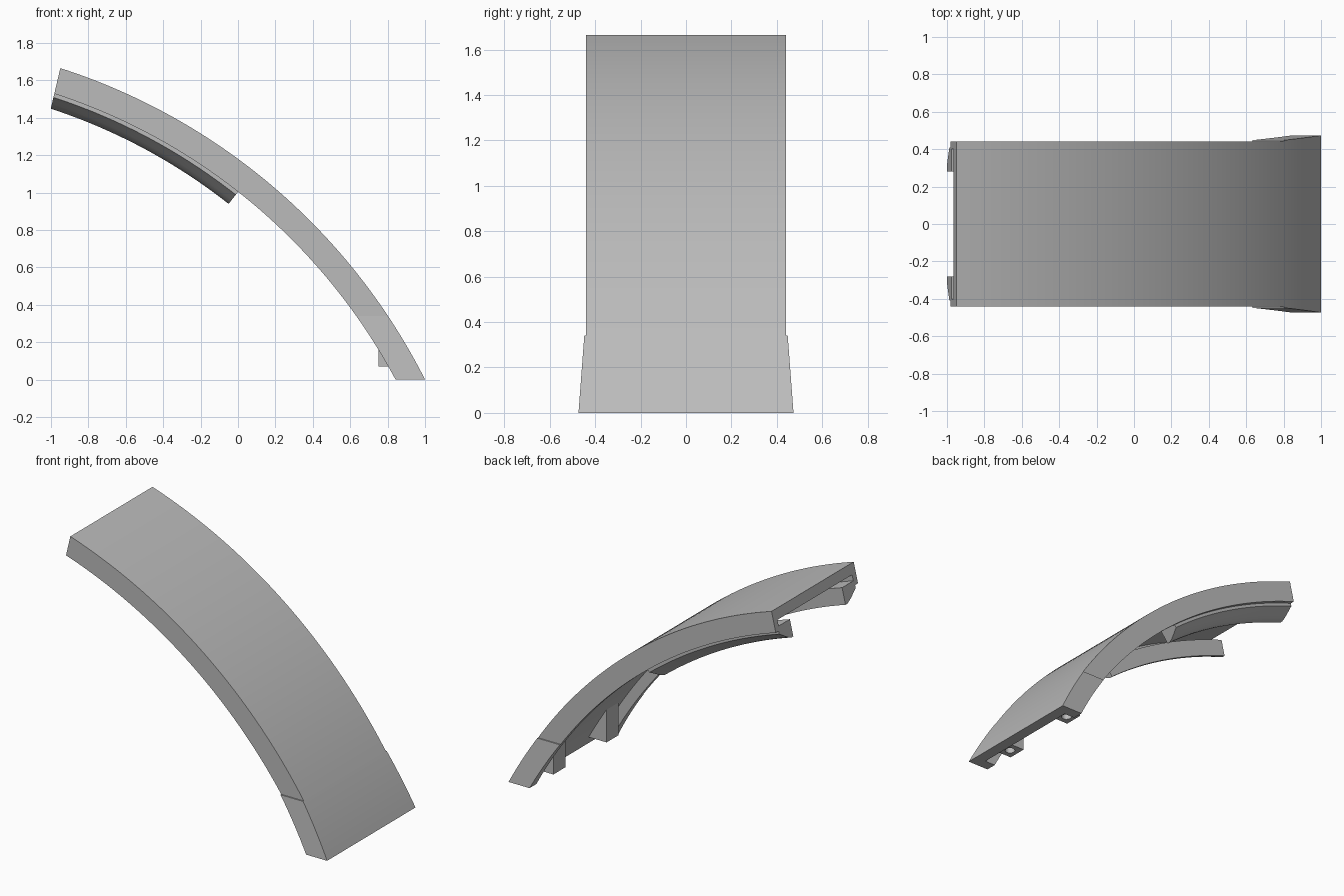
import bpy, bmesh
from math import asin, acos, sin, cos, pi

cube = bpy.data.objects.get("Cube")
if cube:
    bpy.data.objects.remove(cube)

# Arc shared by every swept part: centre and outer radius
CX, CZ, R = -1.968, -1.501, 3.326
PLATE, WALL, INNER = 0.07, 0.14, 0.40

grey = bpy.data.materials.new("plain_grey")
grey.use_nodes = True
grey.diffuse_color = (0.5, 0.5, 0.5, 1)
grey.node_tree.nodes["Principled BSDF"].inputs["Base Color"].default_value = (0.5, 0.5, 0.5, 1)


def upper_end(d):
    """Angle of the slanted upper end at a depth below the outer face."""
    return asin((-0.95 - 0.23 * d - CX) / (R - d))


def at_height(h):
    return lambda d: acos((h - CZ) / (R - d))


def point(d, t):
    return CX + (R - d) * sin(t), CZ + (R - d) * cos(t)


def finish(name, bm):
    bmesh.ops.recalc_face_normals(bm, faces=bm.faces)
    mesh = bpy.data.meshes.new(name)
    bm.to_mesh(mesh)
    bm.free()
    mesh.materials.append(grey)
    ob = bpy.data.objects.new(name, mesh)
    bpy.context.collection.objects.link(ob)
    bpy.ops.object.select_all(action='DESELECT')
    ob.select_set(True)
    bpy.context.view_layer.objects.active = ob
    bpy.ops.object.shade_smooth_by_angle(angle=pi / 6)
    return ob


def loft(name, rings, adjust=None):
    """Skin a list of closed rings and cap both ends."""
    bm = bmesh.new()
    rows = [[bm.verts.new(p) for p in ring] for ring in rings]
    for a, b in zip(rows, rows[1:]):
        for i in range(len(a)):
            j = (i + 1) % len(a)
            bm.faces.new((a[i], a[j], b[j], b[i]))
    bm.faces.new(rows[0])
    bm.faces.new(rows[-1][::-1])
    if adjust:
        for v in bm.verts:
            adjust(v.co)
    return finish(name, bm)


def sweep(name, section, start, end, steps, adjust=None):
    """Sweep a (y, depth) section along the arc."""
    rings = []
    for k in range(steps + 1):
        f = k / steps
        ring = []
        for y, d in section:
            x, z = point(d, start(d) * (1 - f) + end(d) * f)
            ring.append((x, y, z))
        rings.append(ring)
    return loft(name, rings, adjust)


# Channel section: top plate with a wall down each side
def channel(w):
    return [(-w, 0), (w, 0), (w, WALL), (INNER, WALL), (INNER, PLATE),
            (-INNER, PLATE), (-INNER, WALL), (-w, WALL)]


def flare(co):
    if abs(co.y) > 0.42:
        co.y = (1 if co.y > 0 else -1) * (0.448 + 0.075 * (0.34 - co.z))


sweep("curved_channel", channel(0.44), upper_end, at_height(0.34), 48)
sweep("flared_foot", channel(0.45), at_height(0.34), at_height(0), 12, flare)

# Guide rails hanging from the walls, with a slot above them
rail = [(0.28, 0.11), (0.41, 0.11), (0.41, 0.16), (0.385, 0.175),
        (0.355, 0.195), (0.325, 0.212), (0.30, 0.222), (0.28, 0.222)]
for side, s in (("left", 1), ("right", -1)):
    sweep("guide_rail_" + side, [(s * y, d) for y, d in rail],
          upper_end, lambda d: 0.666, 28)

# Screw lugs under the foot, each with a blind hole
for side, s in (("back", 1), ("front", -1)):
    d = 0.06
    t0, t1 = asin((0.75 - CX) / (R - d)), at_height(0.07)(d)
    outline = [(0.75, 0.07)] + [point(d, t0 + (t1 - t0) * k / 6) for k in range(7)]
    lug = loft("screw_lug_" + side,
               [[(x, s * y, z) for x, z in outline] for y in (0.22, 0.35)])
    bpy.ops.mesh.primitive_cylinder_add(vertices=24, radius=0.032, depth=0.12,
                                        location=(0.81, s * 0.285, 0.07))
    cutter = bpy.context.object
    cutter.name = "hole_cutter_" + side
    cutter.data.materials.append(grey)
    cutter.hide_render = True
    cutter.display_type = 'WIRE'
    cut = lug.modifiers.new("screw_hole", 'BOOLEAN')
    cut.operation = 'DIFFERENCE'
    cut.solver = 'EXACT'
    cut.object = cutter
